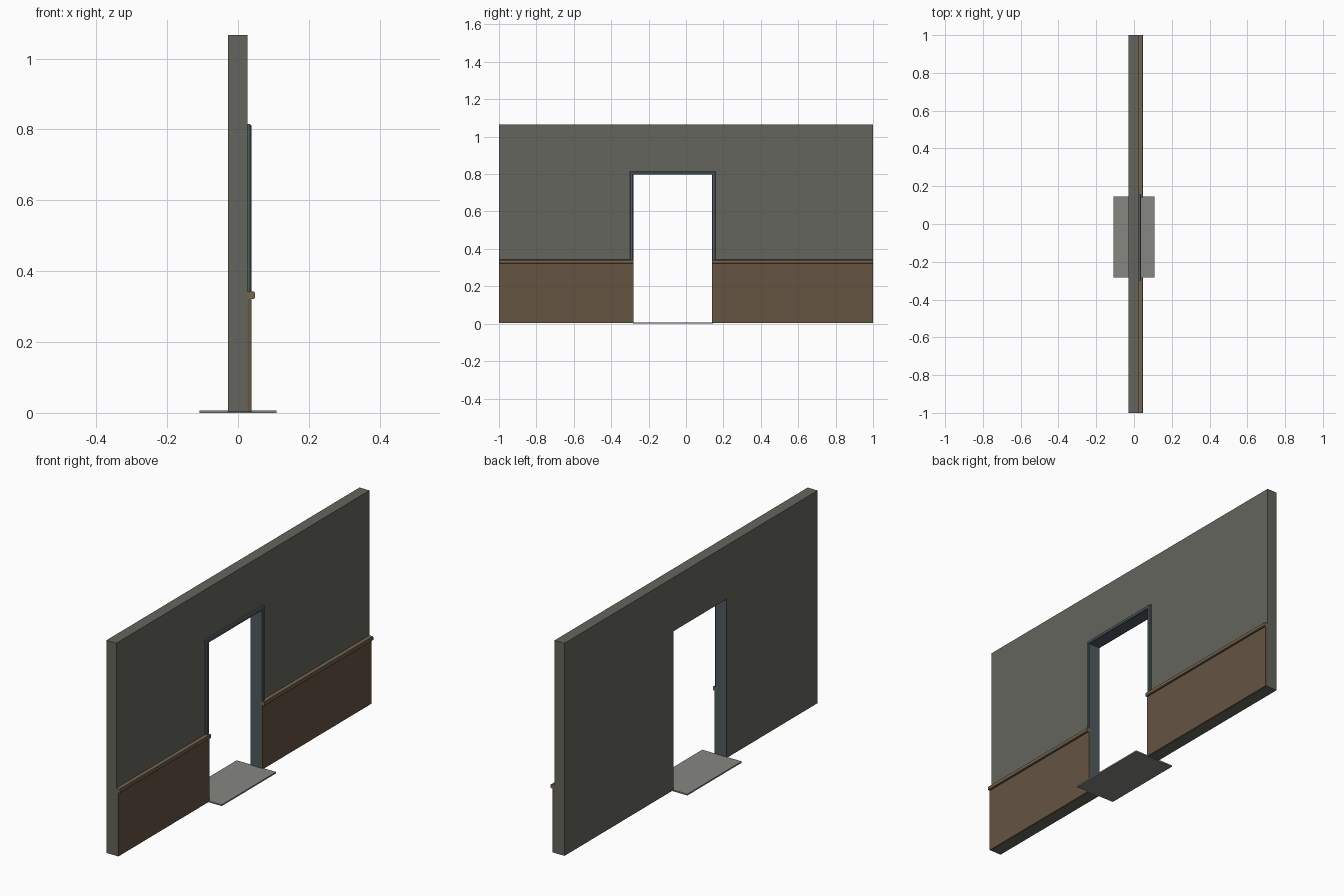
import bpy, bmesh

if "Cube" in bpy.data.objects:
    bpy.data.objects.remove(bpy.data.objects["Cube"])

OPEN_L, OPEN_R, HEAD = -0.282, 0.14, 0.797   # doorway opening
WALL_B, WALL_F, TOP = -0.028, 0.027, 1.066   # wall faces and height


def material(name, rgb):
    m = bpy.data.materials.new(name)
    m.diffuse_color = (*rgb, 1)
    m.use_nodes = True
    m.node_tree.nodes["Principled BSDF"].inputs["Base Color"].default_value = m.diffuse_color
    return m


def finish(name, bm, mat):
    bmesh.ops.recalc_face_normals(bm, faces=bm.faces)
    me = bpy.data.meshes.new(name)
    bm.to_mesh(me)
    bm.free()
    me.materials.append(mat)
    ob = bpy.data.objects.new(name, me)
    bpy.context.collection.objects.link(ob)
    return ob


def loft(name, rings, mat):
    """Skin closed cross-sections and cap both ends."""
    bm = bmesh.new()
    vs = [[bm.verts.new(p) for p in r] for r in rings]
    n = len(vs[0])
    for a, b in zip(vs, vs[1:]):
        for i in range(n):
            j = (i + 1) % n
            bm.faces.new((a[i], a[j], b[j], b[i]))
    bm.faces.new(vs[0])
    bm.faces.new(vs[-1])
    return finish(name, bm, mat)


def box(name, x0, x1, y0, y1, z0, z1, mat):
    ring = [(x0, z0), (x1, z0), (x1, z1), (x0, z1)]
    return loft(name, [[(x, y, z) for x, z in ring] for y in (y0, y1)], mat)


plaster = material("plaster", (0.13, 0.13, 0.11))
wood = material("panel_wood", (0.13, 0.09, 0.055))
rail_wood = material("rail_wood", (0.18, 0.13, 0.08))
metal = material("frame_metal", (0.08, 0.105, 0.115))
stone = material("threshold_stone", (0.24, 0.24, 0.22))

# Wall sections either side, each with lower panelling and a chamfered rail
rail = [(0.027, 0.322), (0.045, 0.322), (0.048, 0.325),
        (0.048, 0.339), (0.045, 0.342), (0.027, 0.342)]
for side, y0, y1 in (("left", -1, OPEN_L - 0.003), ("right", OPEN_R + 0.003, 1)):
    box(f"wall_{side}", WALL_B, WALL_F, y0, y1, 0.003, TOP, plaster)
    p0, p1 = (y0, OPEN_L) if side == "left" else (OPEN_R, y1)
    box(f"lower_panel_{side}", WALL_F, 0.0385, p0, p1, 0.003, 0.322, wood)
    loft(f"chair_rail_{side}", [[(x, y, z) for x, z in rail] for y in (p0, p1)], rail_wood)

# Wall section above the doorway
box("wall_over_door", WALL_B, WALL_F, OPEN_L - 0.003, OPEN_R + 0.003,
    HEAD + 0.003, TOP, plaster)

# Door frame: lining and front casing in one mitred sweep (outward offset, x)
profile = [(0, -0.0275), (0, 0.035), (0.003, 0.038), (0.014, 0.038),
           (0.018, 0.034), (0.018, 0.026), (0.004, 0.026), (0.004, -0.0275)]
path = [(OPEN_L, 0.003, -1, 0), (OPEN_L, HEAD, -1, 1),
        (OPEN_R, HEAD, 1, 1), (OPEN_R, 0.003, 1, 0)]
loft("door_frame", [[(x, y + dy * o, z + dz * o) for o, x in profile]
                    for y, z, dy, dz in path], metal)

# Threshold plate
box("threshold", -0.109, 0.109, -0.284, 0.145, 0, 0.007, stone)
